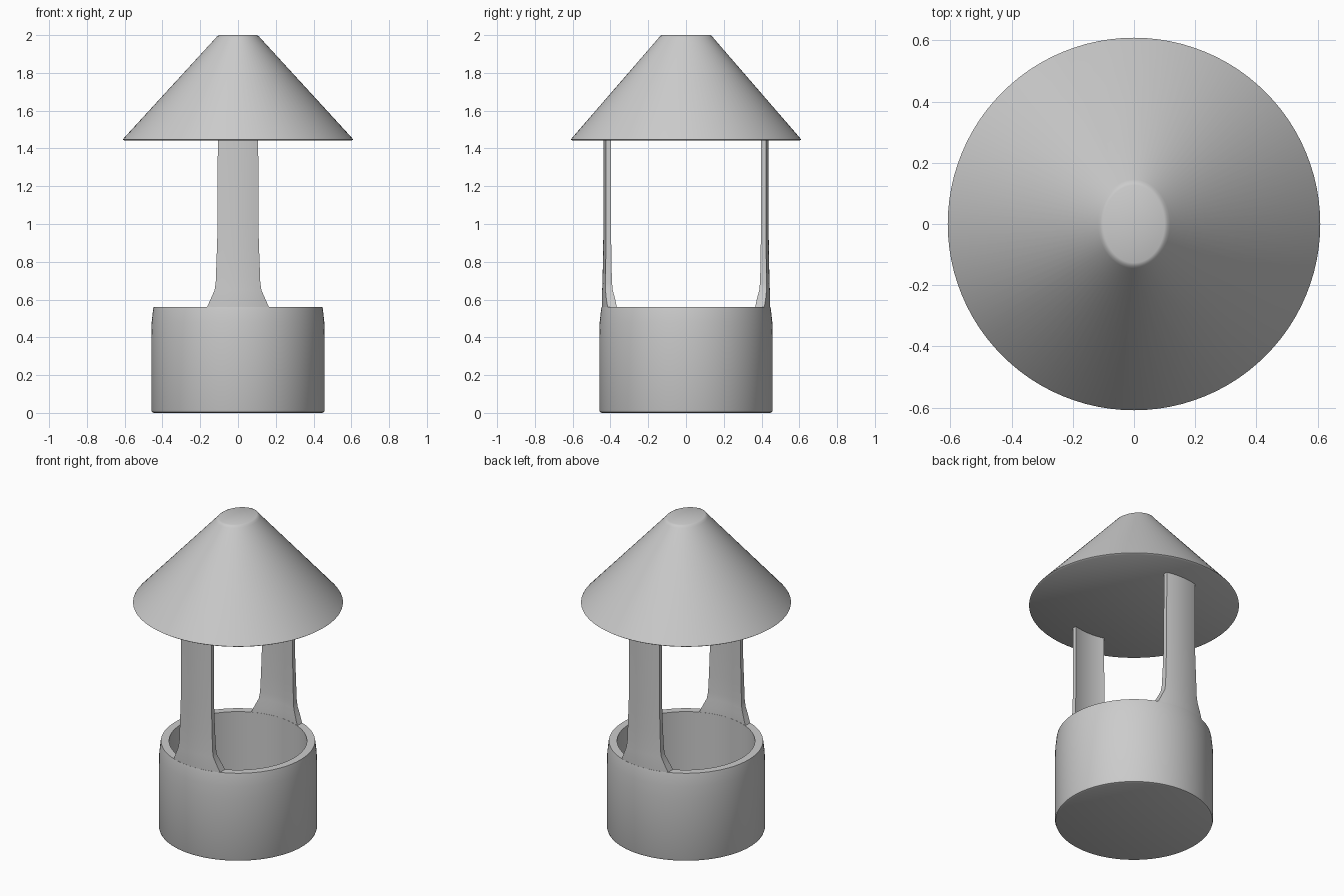
import bpy, bmesh, math

if "Cube" in bpy.data.objects:
    bpy.data.objects.remove(bpy.data.objects["Cube"])

SEG = 96


def finish(name, bm):
    bmesh.ops.recalc_face_normals(bm, faces=bm.faces)
    me = bpy.data.meshes.new(name)
    bm.to_mesh(me)
    bm.free()
    ob = bpy.data.objects.new(name, me)
    bpy.context.collection.objects.link(ob)
    bpy.ops.object.select_all(action='DESELECT')
    ob.select_set(True)
    bpy.context.view_layer.objects.active = ob
    bpy.ops.object.shade_smooth_by_angle(angle=math.radians(35))
    return ob


def loft(name, rings):
    """Skin closed rings of points and cap both ends."""
    bm = bmesh.new()
    loops = [[bm.verts.new(p) for p in ring] for ring in rings]
    n = len(loops[0])
    for a, b in zip(loops, loops[1:]):
        for i in range(n):
            j = (i + 1) % n
            bm.faces.new((a[i], a[j], b[j], b[i]))
    bm.faces.new(loops[0])
    bm.faces.new(loops[-1])
    return finish(name, bm)


def ellipse(rx, ry, z):
    return [(rx * math.cos(t), ry * math.sin(t), z)
            for t in (2 * math.pi * i / SEG for i in range(SEG))]


def post_ring(z, half, r_in, r_out, side):
    """Curved plate section, following the cup wall."""
    xs = [half * (i / 6 - 1) for i in range(13)]
    pts = [(x, math.sqrt(r_out**2 - x * x)) for x in xs]
    pts += [(x, math.sqrt(r_in**2 - x * x)) for x in reversed(xs)]
    return [(side * x, side * y, z) for x, y in pts]


# open cup: outside wall, rim, inside wall, floor
cup = [(0.445, 0), (0.455, 0.004), (0.459, 0.015), (0.459, 0.40), (0.457, 0.48),
       (0.450, 0.545), (0.447, 0.56), (0.400, 0.56), (0.400, 0.06), (0.39, 0.05)]
loft("cup_base", [ellipse(r, r, z) for r, z in cup])

# two posts with flared feet
post = [(0.555, 0.166, 0.401, 0.446), (0.60, 0.146, 0.402, 0.446),
        (0.65, 0.124, 0.407, 0.444), (0.69, 0.118, 0.409, 0.442),
        (0.80, 0.114, 0.411, 0.440), (0.98, 0.108, 0.411, 0.437),
        (1.46, 0.107, 0.411, 0.437)]
for name, side in (("front_post", -1), ("back_post", 1)):
    loft(name, [post_ring(*row, side) for row in post])

# solid conical roof narrowing to a small oval top
roof = [(0.600, 0.600, 1.441), (0.609, 0.609, 1.447), (0.604, 0.604, 1.455),
        (0.118, 0.145, 1.985), (0.110, 0.138, 1.995), (0.100, 0.127, 2.0)]
loft("roof", [ellipse(*row[:2], row[2]) for row in roof])
